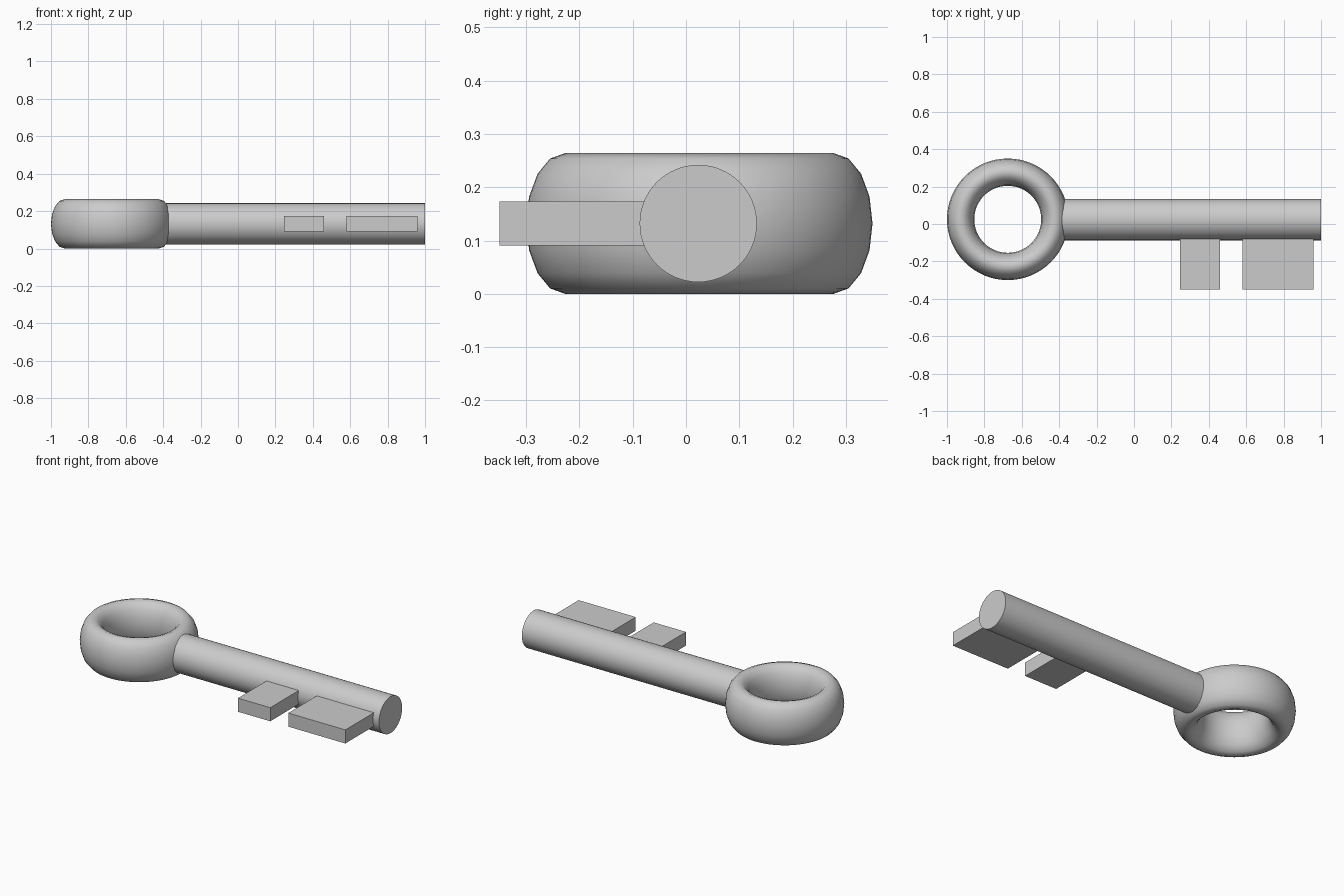
import bpy, math

if "Cube" in bpy.data.objects:
    bpy.data.objects.remove(bpy.data.objects["Cube"])

CY, CZ = 0.023, 0.132  # key axis


def smooth(obj, angle):
    bpy.ops.object.select_all(action='DESELECT')
    obj.select_set(True)
    bpy.context.view_layer.objects.active = obj
    bpy.ops.object.transform_apply(location=False, rotation=True, scale=True)
    bpy.ops.object.shade_smooth_by_angle(angle=math.radians(angle))


def box(name, x0, x1, y0, y1, z0, z1):
    bpy.ops.mesh.primitive_cube_add(
        size=1, location=((x0 + x1) / 2, (y0 + y1) / 2, (z0 + z1) / 2))
    obj = bpy.context.object
    obj.name = name
    obj.scale = (x1 - x0, y1 - y0, z1 - z0)
    bpy.ops.object.transform_apply(location=False, rotation=False, scale=True)


# Bow: a ring with a tall elliptical cross-section
bpy.ops.mesh.primitive_torus_add(
    major_radius=0.252, minor_radius=0.073, major_segments=64,
    minor_segments=16, location=(-0.675, CY + 0.002, CZ))
bow = bpy.context.object
bow.name = "bow_ring"
bow.scale.z = CZ / 0.073
smooth(bow, 60)

# Shaft: starts inside the ring wall and runs to the tip
x0, x1 = -0.43, 1.0
bpy.ops.mesh.primitive_cylinder_add(
    vertices=64, radius=0.11, depth=x1 - x0,
    location=((x0 + x1) / 2, CY, CZ), rotation=(0, math.pi / 2, 0))
shaft = bpy.context.object
shaft.name = "shaft"
smooth(shaft, 30)

# Bit: two teeth rooted in the shaft
for name, a, b in (("inner_tooth", 0.245, 0.46), ("outer_tooth", 0.58, 0.96)):
    box(name, a, b, -0.35, -0.05, CZ - 0.041, CZ + 0.041)
